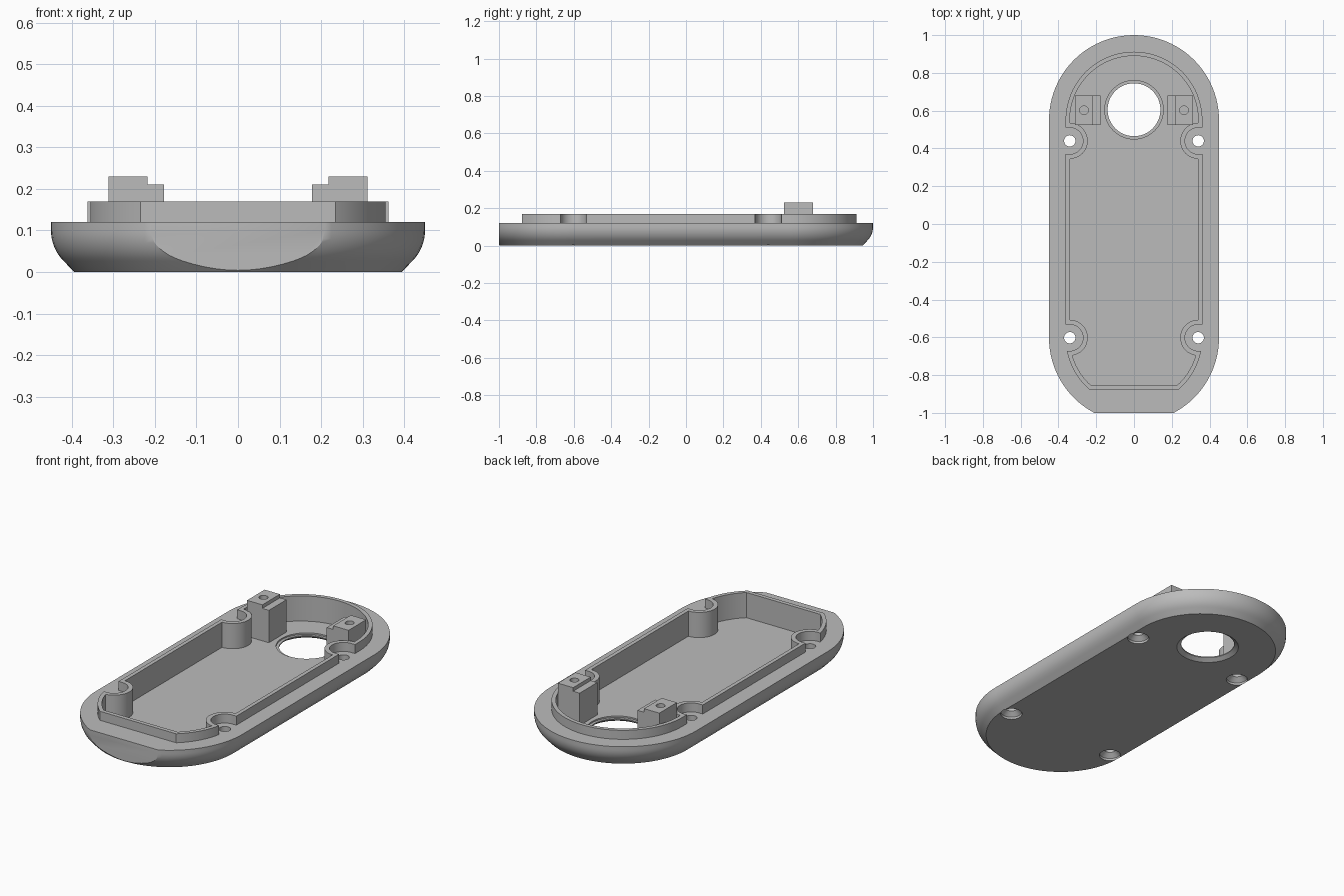
import bpy, bmesh
from math import sin, cos, pi

cube = bpy.data.objects.get("Cube")
if cube:
    bpy.data.objects.remove(cube, do_unlink=True)

grey = bpy.data.materials.new("plain grey")
grey.use_nodes = True
grey.diffuse_color = (0.5, 0.5, 0.5, 1)
grey.node_tree.nodes["Principled BSDF"].inputs["Base Color"].default_value = (0.5, 0.5, 0.5, 1)

BACK, FRONT = 0.55, -0.602          # centres of the rounded ends
FLOOR, DECK, LIP = 0.03, 0.12, 0.17  # heights
SCREWS = [(s * 0.34, y) for s in (-1, 1) for y in (0.44, -0.602)]


def arc(x, y, r, a0, a1, n=48):
    return [(x + r * cos(a0 + (a1 - a0) * i / n), y + r * sin(a0 + (a1 - a0) * i / n))
            for i in range(n + 1)]


def stadium(r):
    return arc(0, BACK, r, 0, pi) + arc(0, FRONT, r, pi, 2 * pi)


def circle(x, y, r):
    return arc(x, y, r, 0, 2 * pi)[:-1]


def loft(name, layers, clip_y=None):
    """Solid through stacked outlines, optionally cut flat at the front."""
    bm = bmesh.new()
    rings = [[bm.verts.new((x, y, z)) for x, y in pts] for pts, z in layers]
    for low, high in zip(rings, rings[1:]):
        for i in range(len(low)):
            j = (i + 1) % len(low)
            bm.faces.new((low[i], low[j], high[j], high[i]))
    bm.faces.new(rings[0][::-1])
    bm.faces.new(rings[-1])
    if clip_y is not None:
        cut = bmesh.ops.bisect_plane(bm, geom=bm.verts[:] + bm.edges[:] + bm.faces[:],
                                     plane_co=(0, clip_y, 0), plane_no=(0, -1, 0), clear_outer=True)
        edges = [e for e in cut["geom_cut"] if isinstance(e, bmesh.types.BMEdge)]
        bmesh.ops.edgeloop_fill(bm, edges=edges)
    bmesh.ops.recalc_face_normals(bm, faces=bm.faces[:])
    mesh = bpy.data.meshes.new(name)
    bm.to_mesh(mesh)
    bm.free()
    mesh.materials.append(grey)
    obj = bpy.data.objects.new(name, mesh)
    bpy.context.collection.objects.link(obj)
    return obj


def prism(name, pts, z0, z1, clip_y=None):
    return loft(name, [(pts, z0), (pts, z1)], clip_y)


def activate(obj):
    bpy.ops.object.select_all(action="DESELECT")
    obj.select_set(True)
    bpy.context.view_layer.objects.active = obj


def subtract(obj, cutter, keep=False):
    activate(obj)
    mod = obj.modifiers.new("cut", "BOOLEAN")
    mod.operation, mod.solver, mod.object = "DIFFERENCE", "EXACT", cutter
    bpy.ops.object.modifier_apply(modifier=mod.name)
    if not keep:
        bpy.data.objects.remove(cutter, do_unlink=True)


def cut_screw_slots(obj, r):
    """Round-ended notches running out from each screw to the side."""
    for x, y in SCREWS:
        side = 1 if x > 0 else -1
        half = arc(0, 0, r, pi / 2, 3 * pi / 2, 32)
        pts = [(x + side * px, y + py) for px, py in half + [(0.2, -r), (0.2, r)]]
        subtract(obj, prism("slot", pts, -0.1, 0.4))


# Cavity shared by the body and the lip
cavity = prism("cavity", stadium(0.34), FLOOR, 0.3, -0.855)
cut_screw_slots(cavity, 0.095)

# Body with a rounded lower edge and a flat front
R = 0.104
layers = [(stadium(0.394), 0)]
for i in range(9):
    a = -pi / 4 * (1 - i / 8)
    layers.append((stadium(0.45 - R + R * cos(a)), 0.1 + R * sin(a)))
layers.append((stadium(0.45), DECK))
body = loft("body", layers, -1)
subtract(body, cavity, keep=True)

# Large round opening with a stepped upper rim and chamfered lower rim
opening = [(0.17, -0.005), (0.14, 0.016), (0.14, 0.022), (0.155, 0.022), (0.155, 0.06)]
subtract(body, loft("opening", [(circle(0, 0.605, r), z) for r, z in opening]))

# Countersunk screw holes
for x, y in SCREWS:
    sink = [(0.057, -0.005), (0.055, 0.012), (0.03, 0.035), (0.03, 0.2)]
    subtract(body, loft("screw", [(circle(x, y, r), z) for r, z in sink]))

# Raised lip around the cavity
lip = prism("lip", stadium(0.362), DECK, LIP, -0.878)
cut_screw_slots(lip, 0.07)
subtract(lip, cavity)

# Stepped mounting posts with pilot holes
parts = [body, lip]
for side, label in ((1, "left"), (-1, "right")):
    for kind, x0, x1, top in (("post", 0.218, 0.312, 0.23), ("post_step", 0.178, 0.218, 0.21)):
        pts = [(side * x, y) for x, y in ((x0, 0.525), (x1, 0.525), (x1, 0.68), (x0, 0.68))]
        post = prism(label + "_" + kind, pts, FLOOR, top)
        if kind == "post":
            subtract(post, prism("pilot", circle(side * 0.265, 0.602, 0.023), 0.1, 0.3))
        parts.append(post)

for part in parts:
    activate(part)
    bpy.ops.object.shade_smooth_by_angle()
